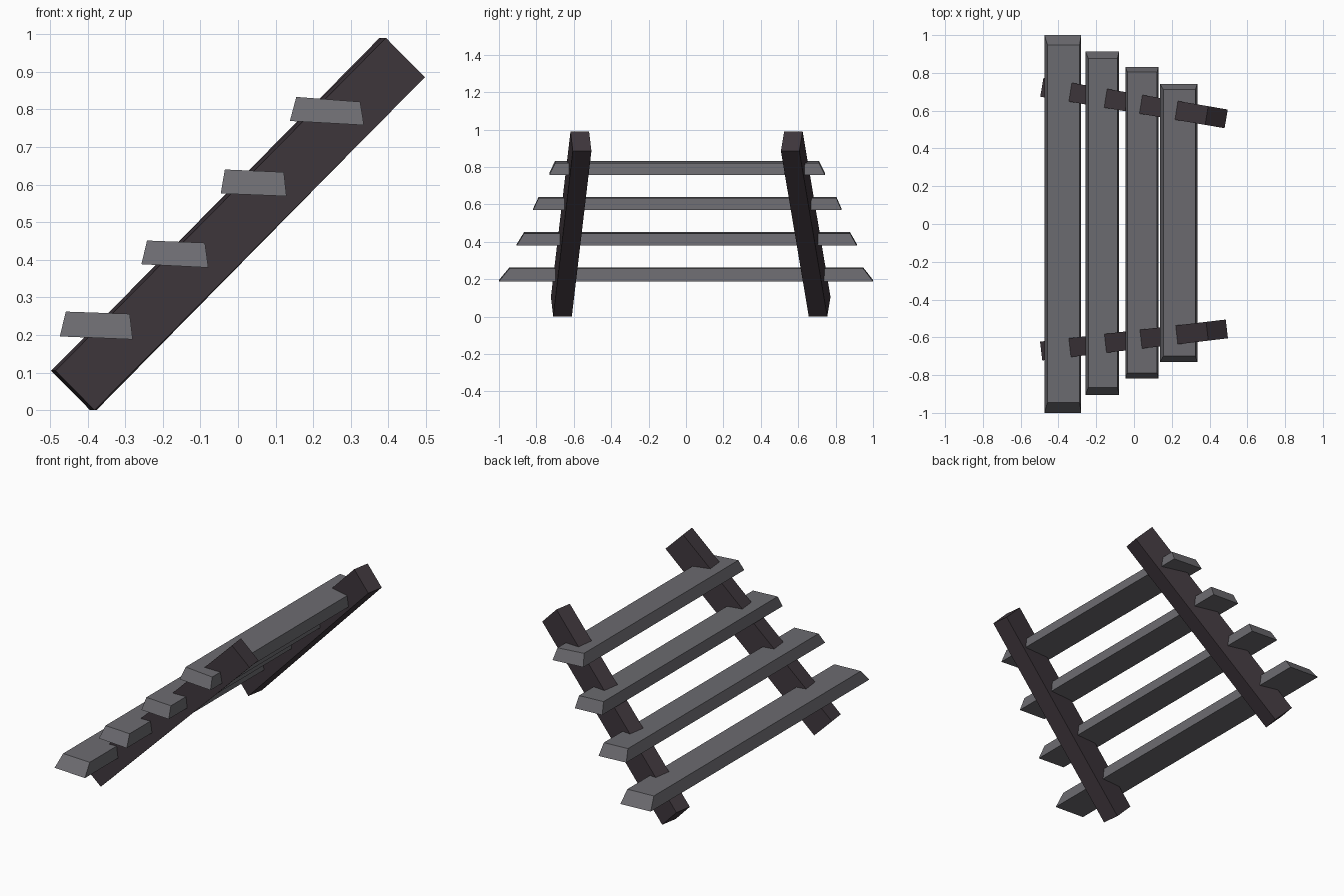
import bpy, bmesh, math
from mathutils import Matrix, Vector

if "Cube" in bpy.data.objects:
    bpy.data.objects.remove(bpy.data.objects["Cube"])


def material(name, rgb):
    m = bpy.data.materials.new(name)
    m.diffuse_color = (*rgb, 1)
    m.use_nodes = True
    m.node_tree.nodes["Principled BSDF"].inputs["Base Color"].default_value = m.diffuse_color
    return m


GREY = material("weathered grey wood", (0.15, 0.147, 0.162))
DARK = material("dark brown wood", (0.050, 0.038, 0.046))


def finish(name, bm, mat):
    bmesh.ops.recalc_face_normals(bm, faces=bm.faces)
    me = bpy.data.meshes.new(name)
    bm.to_mesh(me)
    bm.free()
    me.materials.append(mat)
    ob = bpy.data.objects.new(name, me)
    bpy.context.collection.objects.link(ob)


# Sloping side rails: boxes leaning 45 degrees and converging upwards
def rail(name, y, turn):
    bm = bmesh.new()
    bmesh.ops.create_cube(bm, size=1)
    bm.transform(Matrix.Translation((0, y, 0.495))
                 @ Matrix.Rotation(math.radians(turn), 4, 'Z')
                 @ Matrix.Rotation(math.radians(-45), 4, 'Y')
                 @ Matrix.Diagonal((1.252, 0.10, 0.148, 1)))
    finish(name, bm, DARK)


rail("front_rail", -0.614, 6.8)
rail("back_rail", 0.64, -9.7)


# Slats: four-sided profile (x, z), top edge shorter than the bottom edge
def slat(name, top, bottom, y_top, y_bottom):
    bm = bmesh.new()
    ends = []
    for i in (0, 1):
        ends.append([bm.verts.new((x, y[i], z))
                     for (x, z), y in zip(bottom + top[::-1],
                                          [y_bottom] * 2 + [y_top] * 2)])
    bm.faces.new(ends[0])
    bm.faces.new(ends[1])
    for k in range(4):
        j = (k + 1) % 4
        bm.faces.new((ends[0][k], ends[0][j], ends[1][j], ends[1][k]))
    finish(name, bm, GREY)


slat("slat_1", [(-0.458, 0.262), (-0.288, 0.256)], [(-0.474, 0.196), (-0.28, 0.188)],
     (-0.945, 0.948), (-1.0, 1.0))
slat("slat_2", [(-0.242, 0.451), (-0.088, 0.445)], [(-0.257, 0.388), (-0.079, 0.379)],
     (-0.866, 0.877), (-0.905, 0.913))
slat("slat_3", [(-0.035, 0.640), (0.122, 0.633)], [(-0.046, 0.576), (0.129, 0.569)],
     (-0.788, 0.804), (-0.818, 0.832))
slat("slat_4", [(0.155, 0.833), (0.325, 0.820)], [(0.138, 0.769), (0.335, 0.758)],
     (-0.700, 0.711), (-0.730, 0.742))
